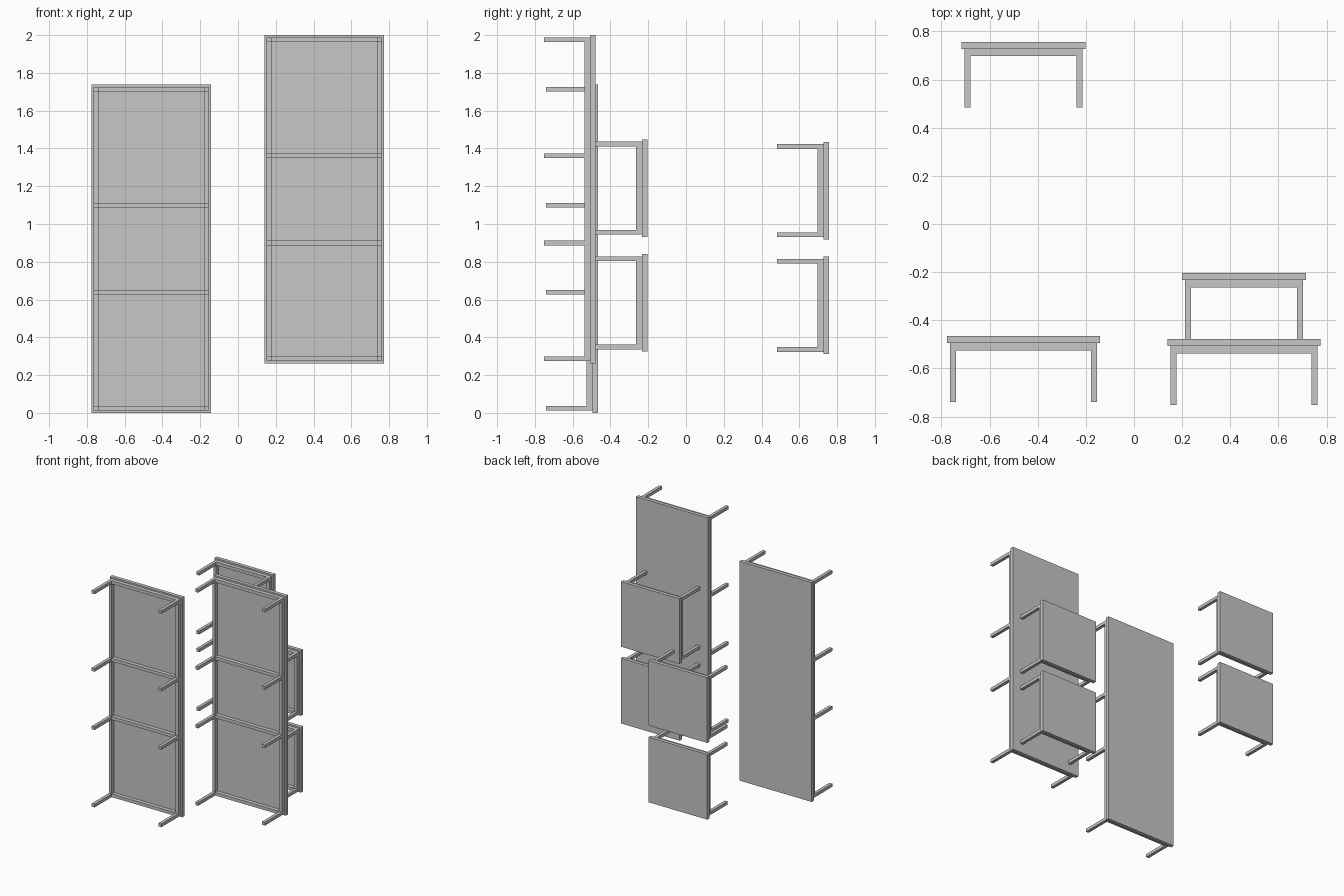
import bpy, bmesh
from mathutils import Matrix, Vector

if "Cube" in bpy.data.objects:
    bpy.data.objects.remove(bpy.data.objects["Cube"])

grey = bpy.data.materials.new("light grey")
grey.diffuse_color = (0.57, 0.57, 0.57, 1)
grey.use_nodes = True
grey.node_tree.nodes["Principled BSDF"].inputs["Base Color"].default_value = grey.diffuse_color

BAR = 0.025      # leg and rail thickness
SLAB = 0.029     # top panel thickness
RAIL = 0.031     # rail depth below the panel
INSET = 0.012    # frame set back from the panel edge


def make_part(name, boxes):
    """One object from a list of (min corner, max corner) boxes."""
    bm = bmesh.new()
    for lo, hi in boxes:
        lo, hi = Vector(lo), Vector(hi)
        bmesh.ops.create_cube(bm, size=1, matrix=Matrix.Translation((lo + hi) / 2)
                              @ Matrix.Diagonal((*(hi - lo), 1)))
    mesh = bpy.data.meshes.new(name)
    bm.to_mesh(mesh)
    bm.free()
    mesh.materials.append(grey)
    bpy.context.collection.objects.link(bpy.data.objects.new(name, mesh))


def table(name, x0, x1, y, z0, z1, reach, middles=()):
    """Table lying on its side: panel faces +y, legs point to -y."""
    under = y - SLAB
    low = under - RAIL
    make_part(name + "_top", [((x0, under, z0), (x1, y, z1))])
    a, b = x0 + INSET, x1 - INSET
    rows = [z0 + INSET, *[z0 + m - BAR / 2 for m in middles], z1 - INSET - BAR]
    # long side rails
    make_part(name + "_side_rails",
              [((x, low, rows[0]), (x + BAR, under, rows[-1] + BAR)) for x in (a, b - BAR)])
    # cross rails between them
    make_part(name + "_cross_rails",
              [((a + BAR, low, z), (b - BAR, under, z + BAR)) for z in rows])
    # a pair of legs at every cross rail
    make_part(name + "_legs",
              [((x, y - reach, z), (x + BAR, low, z + BAR)) for x in (a, b - BAR) for z in rows])


# Two long tables
table("left_table", -0.776, -0.142, -0.466, 0.0, 1.738, 0.274, (0.638, 1.1))
table("right_table", 0.14, 0.774, -0.478, 0.262, 2.0, 0.274, (0.638, 1.1))

# Four square stools
for label, z in (("lower", 0.311), ("upper", 0.919)):
    table("left_stool_" + label, -0.716, -0.202, 0.757, z, z + 0.516, 0.274)
    table("right_stool_" + label, 0.2, 0.714, -0.204, z + 0.013, z + 0.529, 0.274)
